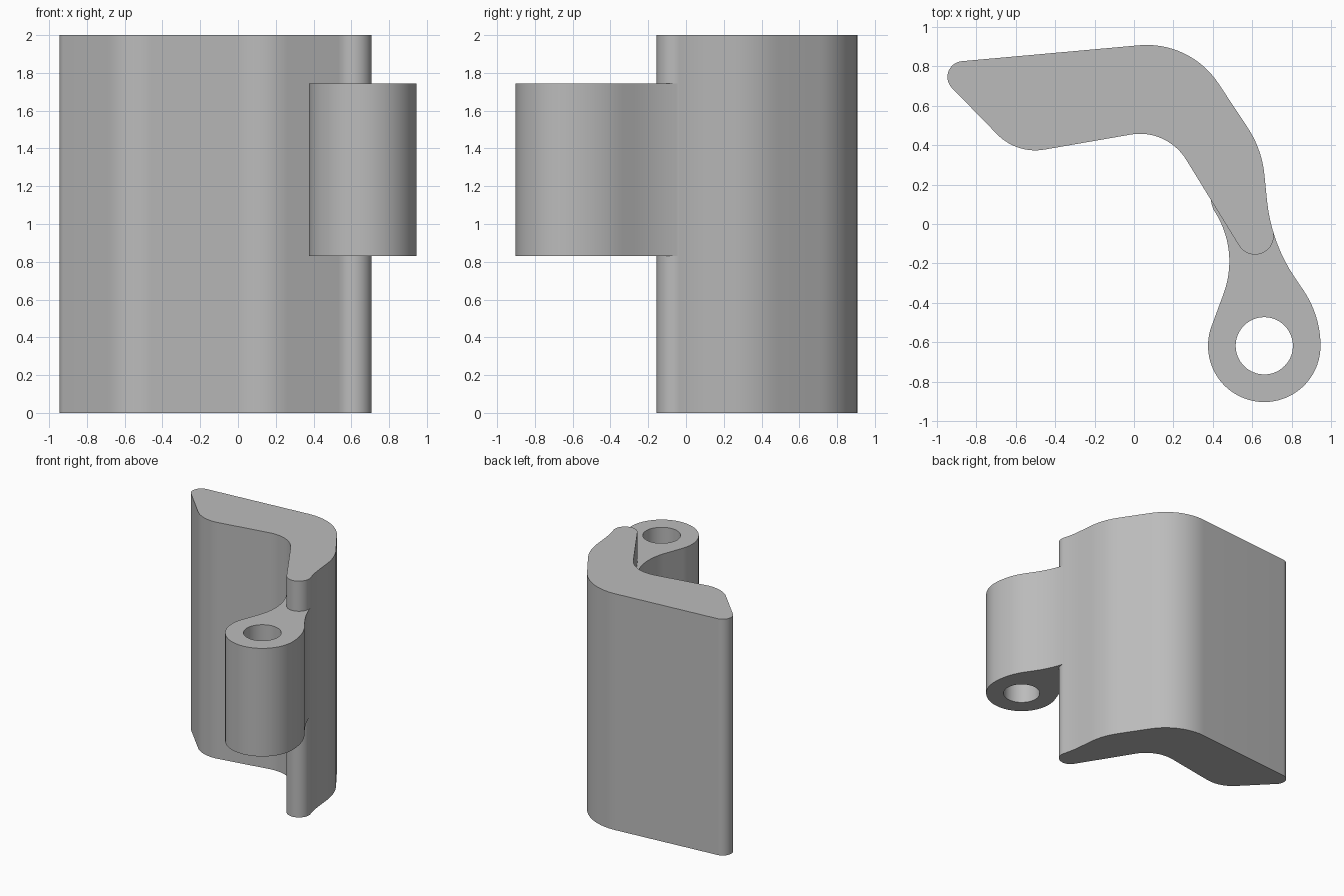
import bpy
import bmesh
from math import atan2, asin, sin, cos, pi, hypot, radians, ceil

cube = bpy.data.objects.get("Cube")
if cube:
    bpy.data.objects.remove(cube, do_unlink=True)

grey = bpy.data.materials.new("plain grey")
grey.use_nodes = True
colour = (0.5, 0.5, 0.5, 1)
grey.diffuse_color = colour
grey.node_tree.nodes["Principled BSDF"].inputs["Base Color"].default_value = colour


def tangent_outline(circles, step=radians(4)):
    """Closed outline of tangent lines around circles (x, y, r); r < 0 is concave."""
    n = len(circles)
    headings = []
    for i, (x, y, r) in enumerate(circles):
        x2, y2, r2 = circles[(i + 1) % n]
        ratio = (r2 - r) / hypot(x2 - x, y2 - y)
        headings.append(atan2(y2 - y, x2 - x) - asin(max(-1, min(1, ratio))))
    points = []
    for i, (x, y, r) in enumerate(circles):
        start, sign = headings[i - 1], (1 if r > 0 else -1)
        turn = sign * (((headings[i] - start) * sign + 0.5) % (2 * pi) - 0.5)
        count = max(1, ceil(abs(turn) / step))
        for k in range(count + 1):
            a = start + turn * k / count
            points.append((x + r * sin(a), y - r * cos(a)))
    return points


def prism(name, outline, bottom, top):
    bm = bmesh.new()
    verts = [bm.verts.new((x, y, bottom)) for x, y in outline]
    bmesh.ops.remove_doubles(bm, verts=verts, dist=0.0005)
    bm.verts.ensure_lookup_table()
    face = bm.faces.new(bm.verts[:])
    grown = bmesh.ops.extrude_face_region(bm, geom=[face])["geom"]
    raised = [g for g in grown if isinstance(g, bmesh.types.BMVert)]
    bmesh.ops.translate(bm, verts=raised, vec=(0, 0, top - bottom))
    bmesh.ops.recalc_face_normals(bm, faces=bm.faces[:])
    mesh = bpy.data.meshes.new(name)
    bm.to_mesh(mesh)
    bm.free()
    mesh.materials.append(grey)
    obj = bpy.data.objects.new(name, mesh)
    bpy.context.collection.objects.link(obj)
    return obj


def activate(obj):
    bpy.ops.object.select_all(action='DESELECT')
    obj.select_set(True)
    bpy.context.view_layer.objects.active = obj


# Concave sweep shared by the right side of the plate and the arm
flank = (1.51, 0.2, -0.84)

# Bent plate, full height
plate = prism("bent_plate", tangent_outline([
    (-0.865, 0.745, 0.08),
    (-0.5, 0.643, 0.27),
    (0.03, 0.182, -0.275),
    (0.613, -0.06, 0.095),
    flank,
    (0.143, 0.2, 0.52),
    (0.065, 0.472, 0.435),
]), 0, 2)

# Hinge arm with its round knuckle
knuckle_x, knuckle_y = 0.66, -0.617
arm = prism("hinge_arm", tangent_outline([
    (0.013, -0.19, -0.47),
    (knuckle_x, knuckle_y, 0.285),
    (0.445, knuckle_y, 0.5),
    flank,
    (0.52, 0.13, 0.13),
]), 0.83, 1.745)

# Pin hole through the knuckle
bpy.ops.mesh.primitive_cylinder_add(vertices=64, radius=0.145, depth=2,
                                    location=(knuckle_x, knuckle_y, 1.3))
cutter = bpy.context.object
cutter.name = "pin_hole_cutter"
cutter.hide_render = True
cutter.data.materials.append(grey)
hole = arm.modifiers.new("pin hole", 'BOOLEAN')
hole.operation = 'DIFFERENCE'
hole.solver = 'EXACT'
hole.object = cutter
activate(arm)
bpy.ops.object.modifier_apply(modifier=hole.name)
bpy.data.objects.remove(cutter, do_unlink=True)

for part in (plate, arm):
    activate(part)
    bpy.ops.object.shade_smooth_by_angle(angle=radians(30))
